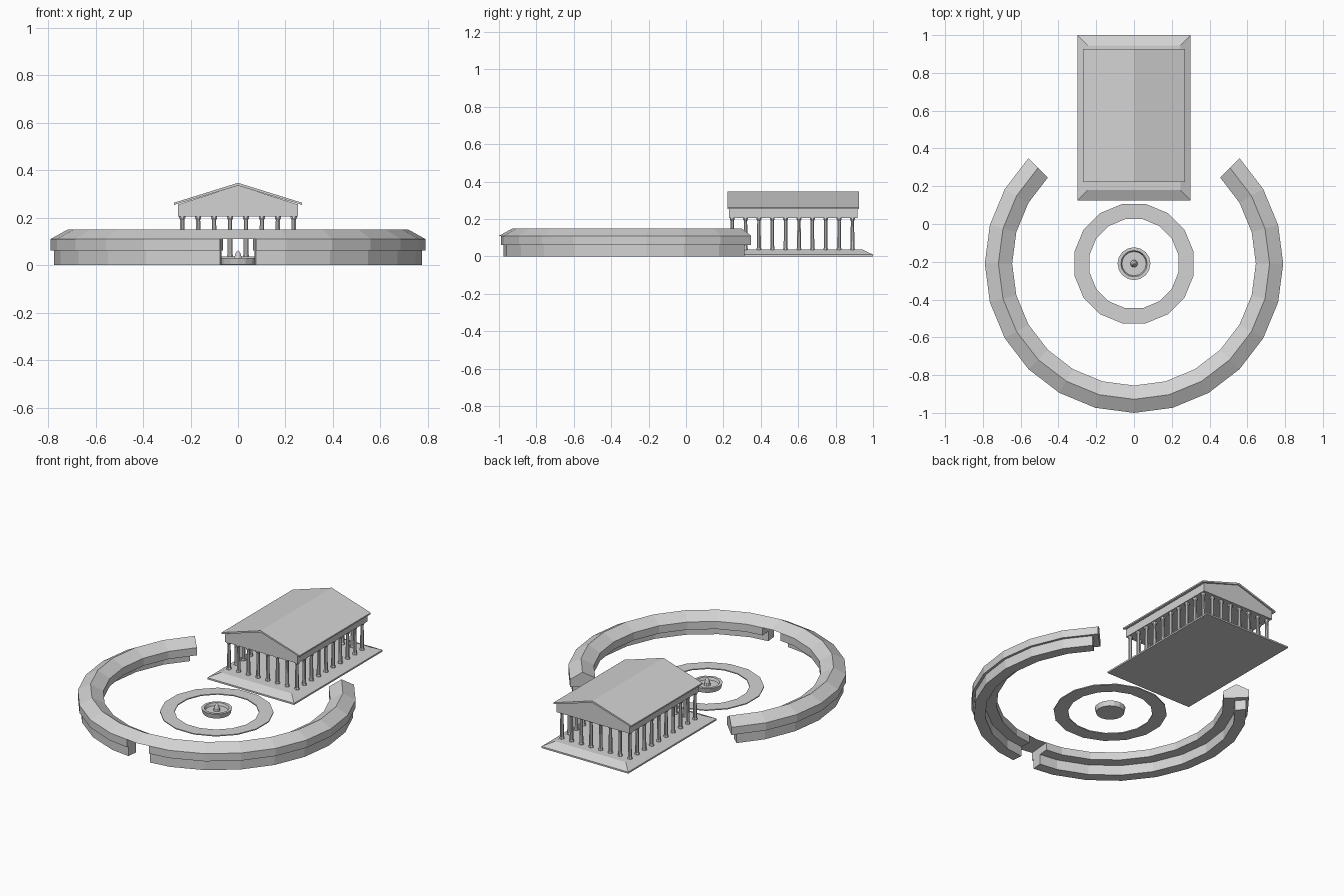
import bpy, bmesh, math
from mathutils import Matrix, Vector

cube = bpy.data.objects.get("Cube")
if cube:
    bpy.data.objects.remove(cube)

stone = bpy.data.materials.new("pale grey stone")
stone.use_nodes = True
GREY = (0.65, 0.65, 0.65, 1)
stone.diffuse_color = GREY
stone.node_tree.nodes["Principled BSDF"].inputs["Base Color"].default_value = GREY

PLAZA = Vector((0, -0.21, 0))   # centre of the round court
STEP = 15                       # degrees per facet of the round wall


def finish(name, bm):
    bmesh.ops.recalc_face_normals(bm, faces=bm.faces)
    mesh = bpy.data.meshes.new(name)
    bm.to_mesh(mesh)
    bm.free()
    mesh.materials.append(stone)
    obj = bpy.data.objects.new(name, mesh)
    bpy.context.collection.objects.link(obj)
    return obj


def skin(bm, rings, closed=False):
    """Join equal loops of points with quads; cap the ends when open."""
    loops = [[bm.verts.new(p) for p in ring] for ring in rings]
    pairs = list(zip(loops, loops[1:]))
    if closed:
        pairs.append((loops[-1], loops[0]))
    for a, b in pairs:
        for i in range(len(a)):
            j = (i + 1) % len(a)
            bm.faces.new((a[i], a[j], b[j], b[i]))
    if not closed:
        bm.faces.new(loops[0])
        bm.faces.new(loops[-1])


def arc(name, profile, angles):
    """Sweep an (r, z) profile round the court; 0 degrees is the front."""
    rings = []
    for t in angles:
        # keep cut points on the straight facets
        k = math.cos(math.radians(STEP / 2)) / math.cos(math.radians(t % STEP - STEP / 2))
        a = math.radians(t - 90)
        rings.append([PLAZA + Vector((r * k * math.cos(a), r * k * math.sin(a), z))
                      for r, z in profile])
    bm = bmesh.new()
    skin(bm, rings)
    return finish(name, bm)


def lathe(name, profile, sides, centre, offset=0.0, closed=False):
    """Turn an (r, z) profile about a vertical axis."""
    rings = []
    for r, z in profile:
        rings.append([centre + Vector((r * math.cos(a), r * math.sin(a), z))
                      for a in (math.tau * (i + offset) / sides for i in range(sides))])
    bm = bmesh.new()
    skin(bm, rings, closed)
    return finish(name, bm)


def prism(name, outline, y0, y1):
    """Extrude an (x, z) outline along y."""
    bm = bmesh.new()
    skin(bm, [[(x, y, z) for x, z in outline] for y in (y0, y1)])
    return finish(name, bm)


# Round wall: roof runs all the way, beam and wall stop at the front gate
GATE, END = 5.6, 135
arc("wall_roof", [(0.645, 0.11), (0.79, 0.11), (0.718, 0.15)],
    range(-END, END + 1, STEP))
beam = [(0.645, 0.062), (0.79, 0.062), (0.79, 0.11), (0.645, 0.11)]
wall = [(0.71, 0), (0.775, 0), (0.775, 0.062), (0.71, 0.062)]
for side, s in (("left", 1), ("right", -1)):
    turn = [GATE] + list(range(STEP, END, STEP))
    arc(side + "_wall_beam", beam, [s * t for t in turn + [END]])
    arc(side + "_wall", wall, [s * t for t in turn + [END - 2.4]])

# Paved ring and fountain in the court
lathe("paved_ring", [(0.24, 0), (0.322, 0), (0.322, 0.006), (0.24, 0.006)],
      16, PLAZA, 0.5, closed=True)
lathe("fountain_basin", [(0.08, 0), (0.087, 0.03), (0.07, 0.03), (0.064, 0.014)],
      16, PLAZA)
lathe("fountain_spout", [(0.02, 0.013), (0.016, 0.03), (0.011, 0.048), (0.002, 0.062)],
      10, PLAZA)

# Temple base: low slab with sloping edges
bm = bmesh.new()
rings = []
for inset, z in ((0, 0), (0, 0.01), (0.055, 0.036)):
    x, y0, y1 = 0.3 - inset, 0.125 + inset, 1.0 - inset
    rings.append([(-x, y0, z), (x, y0, z), (x, y1, z), (-x, y1, z)])
skin(bm, rings)
finish("temple_base", bm)

# Columns round the edge of the temple
NX, NY = 8, 10
X, Y0, Y1 = 0.235, 0.247, 0.89
column = [(0.014, 0.034), (0.014, 0.042), (0.0115, 0.046), (0.0095, 0.19),
          (0.014, 0.199), (0.014, 0.207)]
for i in range(NX):
    for j in range(NY):
        if i in (0, NX - 1) or j in (0, NY - 1):
            at = Vector((-X + 2 * X * i / (NX - 1), Y0 + (Y1 - Y0) * j / (NY - 1), 0))
            lathe("temple_column", column, 8, at, 0.5)

# Beam with gables, and the pitched roof above it
prism("temple_gable_beam", [(-0.252, 0.206), (0.252, 0.206), (0.252, 0.256),
                            (0, 0.336), (-0.252, 0.256)], 0.23, 0.918)
prism("temple_roof", [(-0.27, 0.254), (0, 0.335), (0.27, 0.254),
                      (0.27, 0.263), (0, 0.347), (-0.27, 0.263)], 0.223, 0.926)
